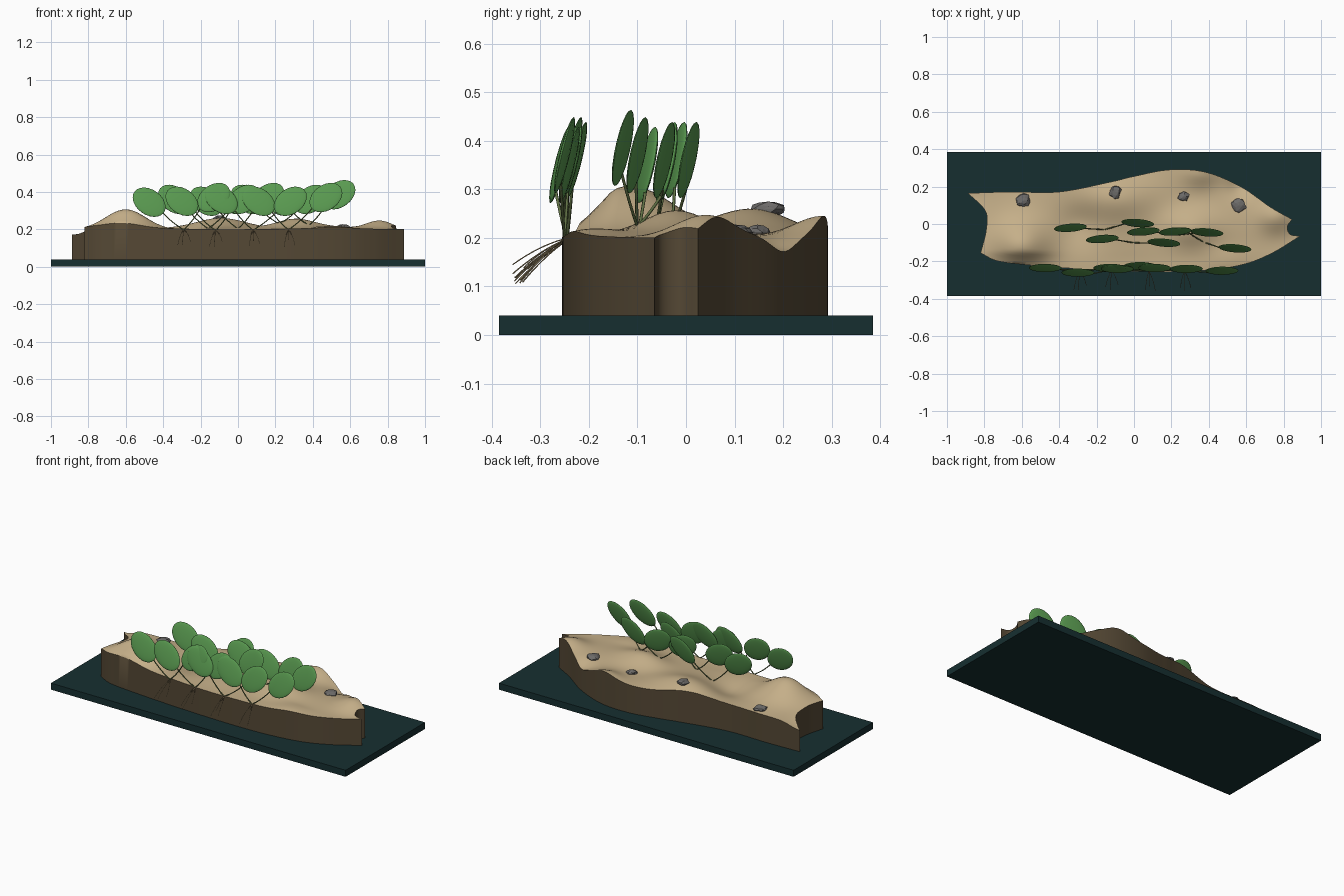
import bpy, bmesh, math, random
from math import exp, sin, radians
from mathutils import Vector, Matrix, noise

random.seed(4)
if "Cube" in bpy.data.objects:
    bpy.data.objects.remove(bpy.data.objects["Cube"], do_unlink=True)


def material(name, rgb):
    m = bpy.data.materials.new(name)
    m.use_nodes = True
    m.diffuse_color = (*rgb, 1)
    m.node_tree.nodes["Principled BSDF"].inputs["Base Color"].default_value = (*rgb, 1)
    return m


WATER = material("deep teal", (0.008, 0.028, 0.03))
SAND = material("sand", (0.56, 0.43, 0.25))
SOIL = material("brown soil", (0.09, 0.065, 0.035))
LEAF = material("leaf green", (0.1, 0.32, 0.08))
STEM = material("stem olive", (0.12, 0.17, 0.06))
ROOT = material("root tan", (0.36, 0.28, 0.15))
STONE = material("stone grey", (0.15, 0.145, 0.14))


def mesh_object(name, bm, *mats, smooth=None):
    bmesh.ops.recalc_face_normals(bm, faces=bm.faces)
    me = bpy.data.meshes.new(name)
    bm.to_mesh(me)
    bm.free()
    for m in mats:
        me.materials.append(m)
    ob = bpy.data.objects.new(name, me)
    bpy.context.collection.objects.link(ob)
    if smooth:
        bpy.ops.object.select_all(action='DESELECT')
        ob.select_set(True)
        bpy.context.view_layer.objects.active = ob
        bpy.ops.object.shade_smooth_by_angle(angle=radians(smooth))
    return ob


# Water slab
bm = bmesh.new()
bmesh.ops.create_cube(bm, size=1, matrix=Matrix.Translation((0, 0, 0.02)) @ Matrix.Diagonal((2, 0.77, 0.04, 1)))
mesh_object("water_base", bm, WATER)

# Shoreline: four edges of the sandbank
FRONT = [(-.82, -.155), (-.72, -.2), (-.5, -.225), (-.2, -.245), (.1, -.255), (.35, -.25),
         (.57, -.22), (.73, -.16), (.888, -.065)]
BACK = [(-.888, .165), (-.66, .172), (-.4, .172), (-.13, .224), (0, .255), (.19, .29),
        (.38, .278), (.57, .2), (.73, .09), (.845, .025)]
LEFT = [(-.82, -.155), (-.79, -.03), (-.795, .07), (-.888, .165)]
RIGHT = [(.888, -.065), (.835, -.055), (.82, -.015), (.845, .025)]


def along(points, t):
    """Point on a smooth curve through the points."""
    p = [Vector(q) for q in points]
    s = min(max(t, 0), 1) * (len(p) - 1)
    i = min(int(s), len(p) - 2)
    f = s - i
    b, c = p[i], p[i + 1]
    a = p[i - 1] if i else 2 * b - c
    d = p[i + 2] if i + 2 < len(p) else 2 * c - b
    return b + 0.5 * f * (c - a + f * (2 * a - 5 * b + 4 * c - d + f * (3 * (b - c) + d - a)))


# Dunes: x, y, height, spread in x, spread in y
DUNES = [(-.6, -.12, .1, .15, .13), (-.1, .14, .055, .2, .12), (.3, -.02, .06, .15, .1),
         (.36, .28, .04, .1, .08), (.76, .04, .05, .1, .09), (.57, .2, -.03, .07, .06),
         (.5, -.23, .03, .12, .08), (-.3, 0, -.02, .1, .1), (-.88, .16, -.03, .08, .1)]


def height(x, y):
    z = 0.203 + sum(h * exp(-((x - a) / p) ** 2 - ((y - b) / q) ** 2) for a, b, h, p, q in DUNES)
    z += 0.008 * sin(11 * x + 2) * math.cos(9 * y)
    shore = min(max((y + 0.25) / 0.1, 0), 1)
    return 0.2 + (z - 0.2) * (0.35 + 0.65 * shore)


# Sandbank: patch blended between the four edges, with walls to the water
NU, NV = 110, 30
bm = bmesh.new()
A, B, D, C = (Vector(q) for q in (FRONT[0], FRONT[-1], BACK[0], BACK[-1]))
grid = []
for i in range(NU + 1):
    u = i / NU
    row = []
    for j in range(NV + 1):
        v = j / NV
        p = (1 - v) * along(FRONT, u) + v * along(BACK, u)
        p += (1 - u) * along(LEFT, v) + u * along(RIGHT, v)
        p -= (1 - u) * ((1 - v) * A + v * D) + u * ((1 - v) * B + v * C)
        row.append(bm.verts.new((p.x, p.y, height(p.x, p.y))))
    grid.append(row)
for i in range(NU):
    for j in range(NV):
        bm.faces.new((grid[i][j], grid[i + 1][j], grid[i + 1][j + 1], grid[i][j + 1]))
rim = [e for e in bm.edges if e.is_boundary]
walls = bmesh.ops.extrude_edge_only(bm, edges=rim)["geom"]
for g in walls:
    if isinstance(g, bmesh.types.BMVert):
        g.co.z = 0.035
    elif isinstance(g, bmesh.types.BMFace):
        g.material_index = 1
mesh_object("sandbank", bm, SAND, SOIL, smooth=50)

# Stones on the back of the sandbank
for n, (x, y, sx, sy) in enumerate([(-.59, .125, .04, .034), (-.1, .17, .03, .038),
                                    (.265, .147, .028, .027), (.56, .1, .038, .038)]):
    bm = bmesh.new()
    bmesh.ops.create_icosphere(bm, subdivisions=2, radius=1)
    for v in bm.verts:
        v.co *= 1 + 0.35 * noise.noise(v.co * 1.3 + Vector((n * 5, 0, 0)))
        v.co = (v.co.x * sx + x, v.co.y * sy + y, v.co.z * 0.016 + height(x, y) + 0.004)
    mesh_object(f"stone_{n + 1}", bm, STONE)


def strands(name, paths, radius, mat):
    cu = bpy.data.curves.new(name, 'CURVE')
    cu.dimensions = '3D'
    cu.bevel_depth = radius
    cu.bevel_resolution = 1
    cu.use_fill_caps = True
    for path in paths:
        sp = cu.splines.new('POLY')
        sp.points.add(len(path) - 1)
        for pt, co in zip(sp.points, path):
            pt.co = (*co, 1)
    cu.materials.append(mat)
    bpy.context.collection.objects.link(bpy.data.objects.new(name, cu))


def bend(a, b, c, n=8):
    a, b, c = Vector(a), Vector(b), Vector(c)
    return [a * (1 - t) ** 2 + b * 2 * t * (1 - t) + c * t * t for t in (k / n for k in range(n + 1))]


# Seedlings: base x, base y, then left and right leaf centres
PLANTS = [(-.29, -.245, (-.475, -.235, .345), (-.13, -.235, .37)),
          (-.12, -.245, (-.3, -.26, .35), (.03, -.225, .36)),
          (.08, -.25, (-.09, -.24, .36), (.28, -.24, .35)),
          (.27, -.25, (.11, -.235, .35), (.47, -.25, .37)),
          (-.16, -.03, (-.34, -.02, .36), (.02, .005, .36)),
          (0, -.1, (-.17, -.08, .35), (.16, -.1, .37)),
          (.22, -.06, (.05, -.04, .36), (.39, -.045, .36)),
          (.38, -.1, (.22, -.04, .35), (.54, -.13, .385))]
stems, roots = [], []
for n, (x, y, *leaves) in enumerate(PLANTS):
    base = Vector((x, y, height(x, y) - 0.005))
    for side, centre in zip((-1, 1), leaves):
        turn = (Matrix.Rotation(radians(-side * (4 if n < 4 else 9)), 4, 'Z')
                @ Matrix.Rotation(radians(-15), 4, 'X') @ Matrix.Rotation(radians(-side * 38), 4, 'Y'))
        place = Matrix.Translation(centre) @ turn
        bm = bmesh.new()
        bmesh.ops.create_uvsphere(bm, u_segments=24, v_segments=12, radius=1,
                                  matrix=place @ Matrix.Diagonal((0.097, 0.009, 0.07, 1)))
        mesh_object(f"leaf_{n + 1}_{'right' if side < 0 else 'left'}", bm, LEAF, smooth=60)
        tip = place @ Vector((-side * 0.085, 0, 0))
        middle = (base + tip) / 2 + Vector((side * 0.01, 0, -0.008))
        stems.append(bend(base, middle, tip))
    for k in (-1, 0, 1):
        end = base + Vector((k * 0.025 + random.uniform(-.012, .012), -0.1 + random.uniform(-.01, .025),
                             random.uniform(-.1, -.05)))
        roots.append(bend(base, (base + end) / 2 + Vector((k * 0.008, 0, 0.012)), end))
strands("stems", stems, 0.0032, STEM)
strands("roots", roots, 0.0014, ROOT)
